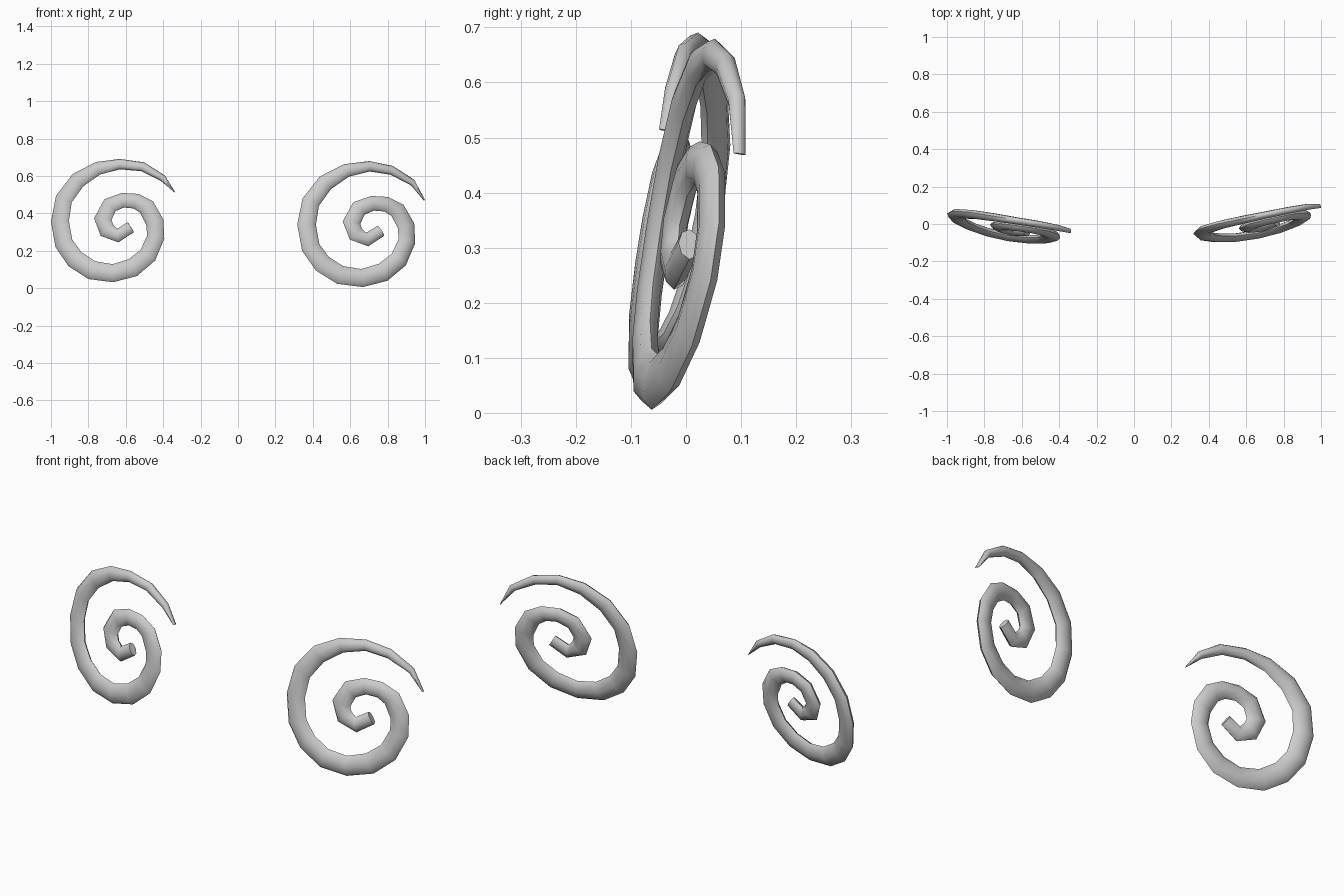
import bpy, bmesh, math
from mathutils import Vector

if "Cube" in bpy.data.objects:
    bpy.data.objects.remove(bpy.data.objects["Cube"])

grey = bpy.data.materials.new("light_grey")
grey.diffuse_color = (0.6, 0.6, 0.6, 1)
grey.use_nodes = True
grey.node_tree.nodes["Principled BSDF"].inputs["Base Color"].default_value = grey.diffuse_color

# Spiral body: (sideways, up, half width) from the outer arm to the inner curl
BODY = [(.064, .305, .028), (-.053, .283, .036), (-.16, .219, .045),
        (-.235, .118, .048), (-.256, 0, .050), (-.235, -.118, .050),
        (-.176, -.203, .051), (-.085, -.262, .051), (.027, -.278, .049),
        (.134, -.248, .051), (.214, -.182, .049), (.256, -.085, .047),
        (.251, -.005, .048), (.208, .075, .046), (.150, .107, .041),
        (.080, .112, .040), (.011, .085, .045), (-.027, .011, .048),
        (-.005, -.048, .045), (.053, -.077, .037), (.123, -.032, .032)]
# Pointed outer ends
LEFT_TIP = [(.358, .155, .002), (.294, .230, .018), (.187, .291, .025)]
RIGHT_TIP = [(.345, .128, .002), (.284, .221, .018), (.177, .284, .025)]
SIDES = 8


def spiral(name, tip, centre, scale, lean, tilt, bulge):
    """Flattened tube swept along the spiral, laid on a gently bowed sheet."""
    cx, cy, cz = centre
    path, radii, normals = [], [], []
    for u, v, hw in tip + BODY:
        dx, dz = u * scale[0], v * scale[1]
        path.append(Vector((cx + dx, cy + lean * dx + tilt * dz + bulge * dx * dx, cz + dz)))
        depth = .011 + .012 * min(1, hw / .04)
        radii.append((hw, depth))
        normals.append(Vector((-(lean + 2 * bulge * dx), 1, -tilt)).normalized())
    bm = bmesh.new()
    rings = []
    for i, p in enumerate(path):
        a, b = path[max(i - 1, 0)], path[min(i + 1, len(path) - 1)]
        side = (b - a).cross(normals[i]).normalized()
        hw, depth = radii[i]
        ring = []
        for k in range(SIDES):
            t = 2 * math.pi * k / SIDES
            ring.append(bm.verts.new(p + side * hw * math.cos(t) + normals[i] * depth * math.sin(t)))
        rings.append(ring)
    for r, s in zip(rings, rings[1:]):
        for k in range(SIDES):
            n = (k + 1) % SIDES
            bm.faces.new((r[k], r[n], s[n], s[k]))
    # end caps
    bm.faces.new(rings[0][::-1])
    bm.faces.new(rings[-1])
    bmesh.ops.recalc_face_normals(bm, faces=bm.faces)
    mesh = bpy.data.meshes.new(name)
    bm.to_mesh(mesh)
    bm.free()
    mesh.materials.append(grey)
    obj = bpy.data.objects.new(name, mesh)
    bpy.context.collection.objects.link(obj)
    bpy.ops.object.select_all(action='DESELECT')
    obj.select_set(True)
    bpy.context.view_layer.objects.active = obj
    bpy.ops.object.shade_smooth_by_angle(angle=math.radians(60))


spiral("left_spiral", LEFT_TIP, (-.696, -.02, .358), (1, 1), -.19, .16, .2)
spiral("right_spiral", RIGHT_TIP, (.635, -.015, .339), (1.048, 1.025), .18, .16, .2)
